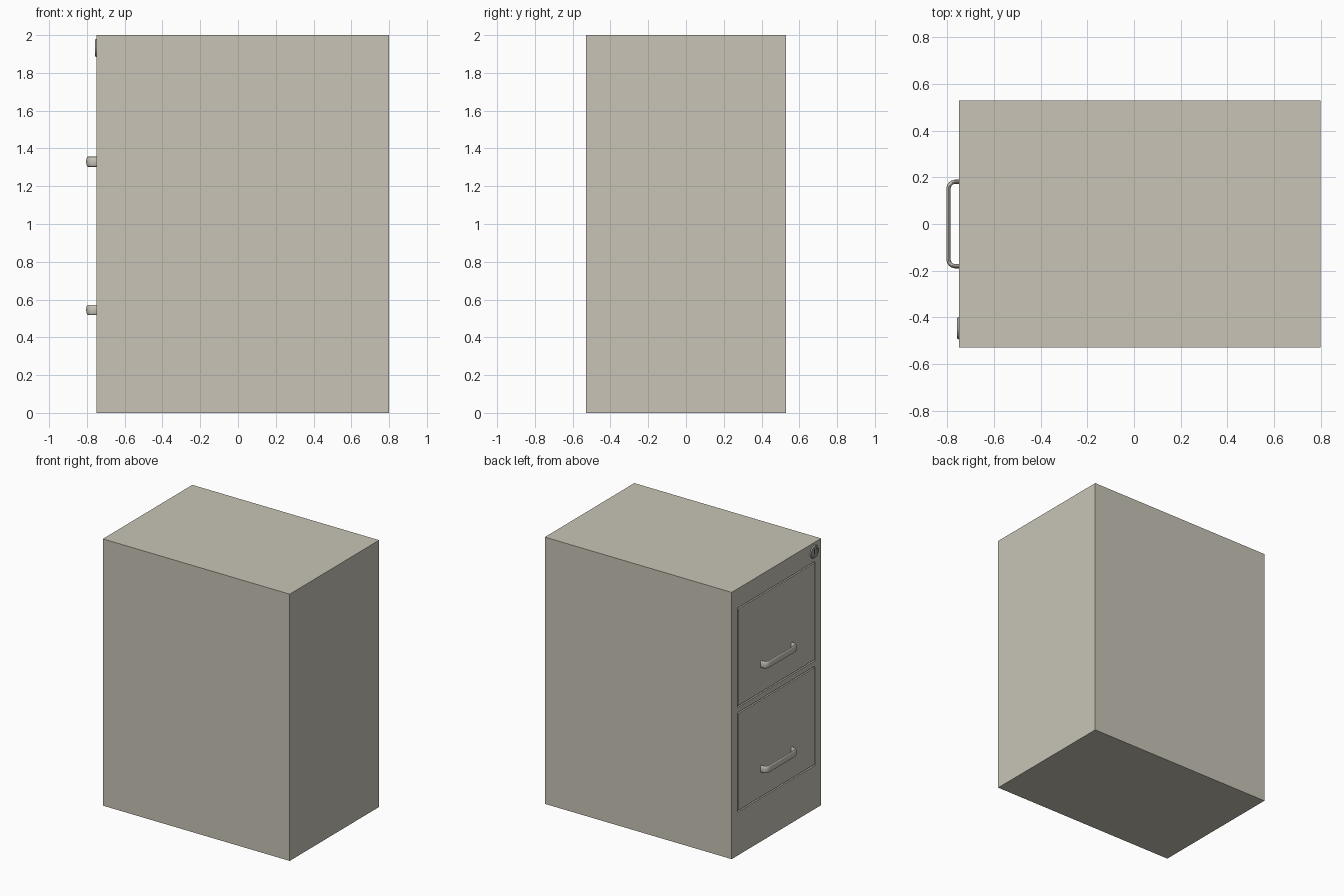
import bpy, bmesh, math
from mathutils import Matrix, Vector

if "Cube" in bpy.data.objects:
    bpy.data.objects.remove(bpy.data.objects["Cube"], do_unlink=True)


def material(name, rgb):
    m = bpy.data.materials.new(name)
    m.use_nodes = True
    m.diffuse_color = (*rgb, 1)
    m.node_tree.nodes["Principled BSDF"].inputs["Base Color"].default_value = (*rgb, 1)
    return m


putty = material("putty_paint", (0.58, 0.55, 0.47))
satin = material("satin_handle", (0.58, 0.55, 0.49))
steel = material("lock_steel", (0.36, 0.36, 0.35))
dark = material("keyhole_dark", (0.03, 0.03, 0.03))


def finish(name, bm, *mats):
    me = bpy.data.meshes.new(name)
    bm.to_mesh(me)
    bm.free()
    ob = bpy.data.objects.new(name, me)
    bpy.context.collection.objects.link(ob)
    for m in mats:
        me.materials.append(m)
    return ob


FACE = -0.75                                  # plane of the drawer side
DRAWERS = [(0.325, 1.07), (1.11, 1.855)]      # bottom and top of each drawer

# Cabinet body, with a groove cut around each drawer panel
bm = bmesh.new()
bmesh.ops.create_cube(bm, size=1, matrix=Matrix.Translation((0.025, 0, 1)) @ Matrix.Diagonal((1.55, 1.06, 2, 1)))
cuts = [((0, y, 0), (0, 1, 0)) for y in (-0.46, 0.46)]
cuts += [((0, 0, z), (0, 0, 1)) for pair in DRAWERS for z in pair]
for co, no in cuts:
    bmesh.ops.bisect_plane(bm, geom=bm.verts[:] + bm.edges[:] + bm.faces[:], plane_co=co, plane_no=no)
panels = []
for f in bm.faces:
    c = f.calc_center_median()
    if f.normal.x < -0.9 and abs(c.y) < 0.4 and any(a < c.z < b for a, b in DRAWERS):
        panels.append(f)
for width, depth in ((0.0005, -0.012), (0.013, 0), (0.0005, 0.012)):
    bmesh.ops.inset_individual(bm, faces=panels, thickness=width, depth=depth)
finish("cabinet_body", bm, putty)


# Drawer pull: a bent bar, flattened front to back
def drawer_pull(name, z):
    half, reach, bend = 0.181, -0.795, 0.03
    pts = [Vector((FACE + 0.01, half, 0))]
    for i in range(7):
        a = math.radians(15 * i)
        pts.append(Vector((reach + bend - bend * math.sin(a), half - bend + bend * math.cos(a), 0)))
    pts += [Vector((p.x, -p.y, 0)) for p in reversed(pts)]
    cu = bpy.data.curves.new(name, "CURVE")
    cu.dimensions = "3D"
    cu.bevel_depth = 0.009
    cu.bevel_resolution = 4
    sp = cu.splines.new("POLY")
    sp.points.add(len(pts) - 1)
    for p, co in zip(sp.points, pts):
        p.co = (*co, 1)
    ob = bpy.data.objects.new(name, cu)
    bpy.context.collection.objects.link(ob)
    cu.materials.append(satin)
    ob.location.z = z
    ob.scale.z = 3
    bpy.ops.object.select_all(action="DESELECT")
    ob.select_set(True)
    bpy.context.view_layer.objects.active = ob
    bpy.ops.object.convert(target="MESH")
    bpy.ops.object.shade_smooth_by_angle(angle=math.radians(40))


for label, (bottom, top) in zip(("lower", "upper"), DRAWERS):
    drawer_pull(label + "_drawer_handle", bottom + 0.22)

# Lock: tapered rim around a sunken core, facing -x
LOCK = Matrix.Translation((FACE, -0.447, 1.932)) @ Matrix.Rotation(-math.pi / 2, 4, "Y")
bm = bmesh.new()
bmesh.ops.create_cone(bm, cap_ends=True, segments=32, radius1=0.048, radius2=0.044,
                      depth=0.008, matrix=Matrix.Translation((0, 0, 0.004)))
front = [max(bm.faces, key=lambda f: f.calc_center_median().z)]
for width, depth in ((0.012, 0), (0.002, -0.005)):
    bmesh.ops.inset_individual(bm, faces=front, thickness=width, depth=depth)
bm.transform(LOCK)
finish("lock", bm, steel)

# Keyhole slot
bm = bmesh.new()
bmesh.ops.create_cube(bm, size=1, matrix=LOCK @ Matrix.Translation((0, 0, 0.003)) @ Matrix.Diagonal((0.036, 0.009, 0.002, 1)))
finish("keyhole", bm, dark)
